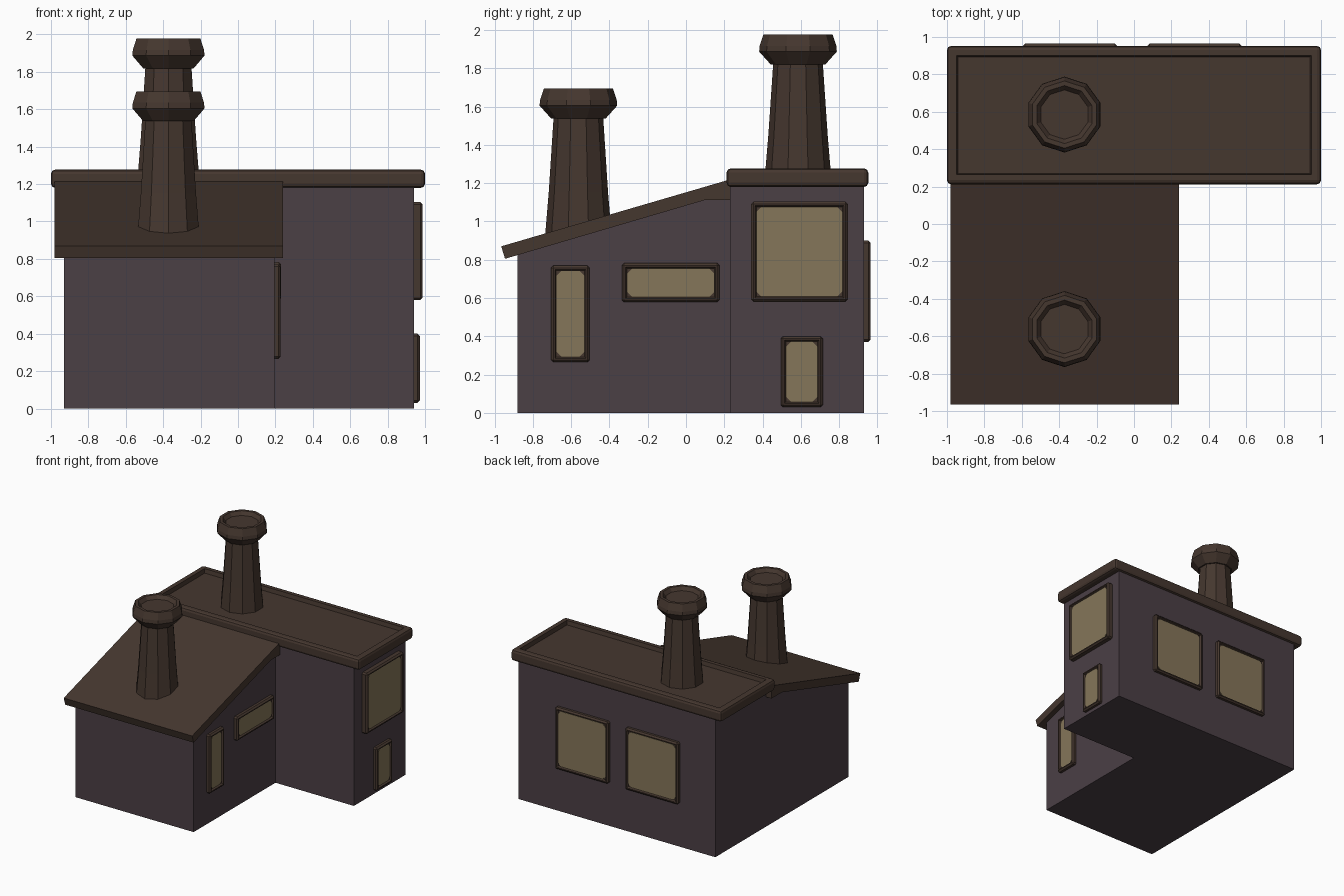
import bpy, bmesh, math
from mathutils import Matrix, Vector

if "Cube" in bpy.data.objects:
    bpy.data.objects.remove(bpy.data.objects["Cube"])


def material(name, rgb):
    m = bpy.data.materials.new(name)
    m.diffuse_color = (*rgb, 1)
    m.use_nodes = True
    m.node_tree.nodes["Principled BSDF"].inputs["Base Color"].default_value = m.diffuse_color
    return m


WALL = material("plum wall", (0.070, 0.050, 0.060))
BROWN = material("dark brown trim", (0.060, 0.038, 0.028))
GLASS = material("dull yellow glass", (0.235, 0.182, 0.100))


def finish(bm, name, *mats):
    bmesh.ops.recalc_face_normals(bm, faces=bm.faces)
    me = bpy.data.meshes.new(name)
    bm.to_mesh(me)
    bm.free()
    for m in mats:
        me.materials.append(m)
    ob = bpy.data.objects.new(name, me)
    bpy.context.collection.objects.link(ob)
    return ob


def prism(name, x0, x1, profile, mat):
    """Extrude a (y, z) profile along x."""
    bm = bmesh.new()
    f = bm.faces.new([bm.verts.new((x0, y, z)) for y, z in profile])
    r = bmesh.ops.extrude_face_region(bm, geom=[f])
    vs = [v for v in r["geom"] if isinstance(v, bmesh.types.BMVert)]
    bmesh.ops.translate(bm, verts=vs, vec=(x1 - x0, 0, 0))
    return finish(bm, name, mat)


def box(bm, lo, hi):
    lo, hi = Vector(lo), Vector(hi)
    mat = Matrix.Translation((lo + hi) / 2) @ Matrix.Diagonal((*(hi - lo), 1))
    bmesh.ops.create_cube(bm, size=1, matrix=mat)


def recess(bm, steps):
    """Inset the top (+z) face repeatedly by (thickness, depth)."""
    top = max((f for f in bm.faces if f.normal.z > 0.9),
              key=lambda f: f.calc_area())
    for t, d in steps:
        bmesh.ops.inset_region(bm, faces=[top], thickness=t, depth=d,
                               use_even_offset=True)


# Walls: tall back block and lean-to front block
prism("back_block", -0.93, 0.94,
      [(0.23, 0), (0.93, 0), (0.93, 1.2), (0.23, 1.2)], WALL)
prism("front_block", -0.93, 0.195,
      [(-0.88, 0), (0.23, 0), (0.23, 1.18), (-0.88, 0.855)], WALL)

# Sloping roof slab
prism("sloping_roof", -0.98, 0.24,
      [(-0.965, 0.87), (-0.945, 0.805), (0.10, 1.112), (0.24, 1.112),
       (0.24, 1.222)], BROWN)

# Flat roof with rounded rim and sunken deck
bm = bmesh.new()
box(bm, (-1, 0.212, 1.18), (1, 0.952, 1.277))
bmesh.ops.bevel(bm, geom=bm.edges[:], offset=0.022, segments=2, profile=0.5,
                affect='EDGES')
bm.normal_update()
recess(bm, [(0.03, 0), (0.006, -0.035)])
finish(bm, "flat_roof", BROWN)


# Ten-sided tapered chimneys with flared hollow caps
def chimney(name, x, y, base, top):
    prof = [(0.176, base), (0.155, base + 0.25), (0.13, top - 0.158),
            (0.142, top - 0.158), (0.203, top - 0.09), (0.2, top - 0.06),
            (0.18, top), (0.155, top), (0.132, top - 0.03)]
    bm = bmesh.new()
    n = 10
    rings = [[bm.verts.new((x + r * math.sin(2 * math.pi * k / n),
                            y + r * math.cos(2 * math.pi * k / n), z))
              for k in range(n)] for r, z in prof]
    for a, b in zip(rings, rings[1:]):
        for k in range(n):
            bm.faces.new((a[k], a[(k + 1) % n], b[(k + 1) % n], b[k]))
    bm.faces.new(rings[0])
    bm.faces.new(rings[-1])
    finish(bm, name, BROWN)


chimney("back_chimney", -0.372, 0.585, 1.2, 1.977)
chimney("front_chimney", -0.372, -0.562, 0.9, 1.695)

# Windows: chamfered frame with a sunken glass plate; local z points outward
RIGHT = Matrix(((0, 0, 1, 0), (1, 0, 0, 0), (0, 1, 0, 0), (0, 0, 0, 1)))
BACK = Matrix(((-1, 0, 0, 0), (0, 0, 1, 0), (0, 1, 0, 0), (0, 0, 0, 1)))


def window(name, side, u0, u1, v0, v1, wall, out):
    bm = bmesh.new()
    box(bm, (u0, v0, wall - 0.02), (u1, v1, out))
    bmesh.ops.bevel(bm, geom=bm.edges[:], offset=0.012, segments=1,
                    profile=0.5, affect='EDGES')
    bm.normal_update()
    recess(bm, [(0.008, 0), (0.007, -0.016)])
    bm.transform(side)
    finish(bm, name + "_frame", BROWN)

    m, c, z = 0.028, 0.026, out - 0.011
    a0, a1, b0, b1 = u0 + m, u1 - m, v0 + m, v1 - m
    pts = [(a0 + c, b0), (a1 - c, b0), (a1, b0 + c), (a1, b1 - c),
           (a1 - c, b1), (a0 + c, b1), (a0, b1 - c), (a0, b0 + c)]
    bm = bmesh.new()
    f = bm.faces.new([bm.verts.new((u, v, z - 0.007)) for u, v in pts])
    r = bmesh.ops.extrude_face_region(bm, geom=[f])
    vs = [v for v in r["geom"] if isinstance(v, bmesh.types.BMVert)]
    bmesh.ops.translate(bm, verts=vs, vec=(0, 0, 0.007))
    bm.transform(side)
    finish(bm, name + "_glass", GLASS)


window("upper_side_window", RIGHT, 0.34, 0.845, 0.58, 1.103, 0.94, 0.987)
window("lower_side_window", RIGHT, 0.495, 0.715, 0.03, 0.40, 0.94, 0.972)
window("tall_front_window", RIGHT, -0.705, -0.503, 0.265, 0.77, 0.195, 0.228)
window("wide_front_window", RIGHT, -0.335, 0.175, 0.578, 0.782, 0.195, 0.23)
# back windows use mirrored x as their horizontal axis
window("back_window_left", BACK, -0.575, -0.07, 0.37, 0.90, 0.93, 0.964)
window("back_window_right", BACK, 0.09, 0.595, 0.37, 0.90, 0.93, 0.964)
